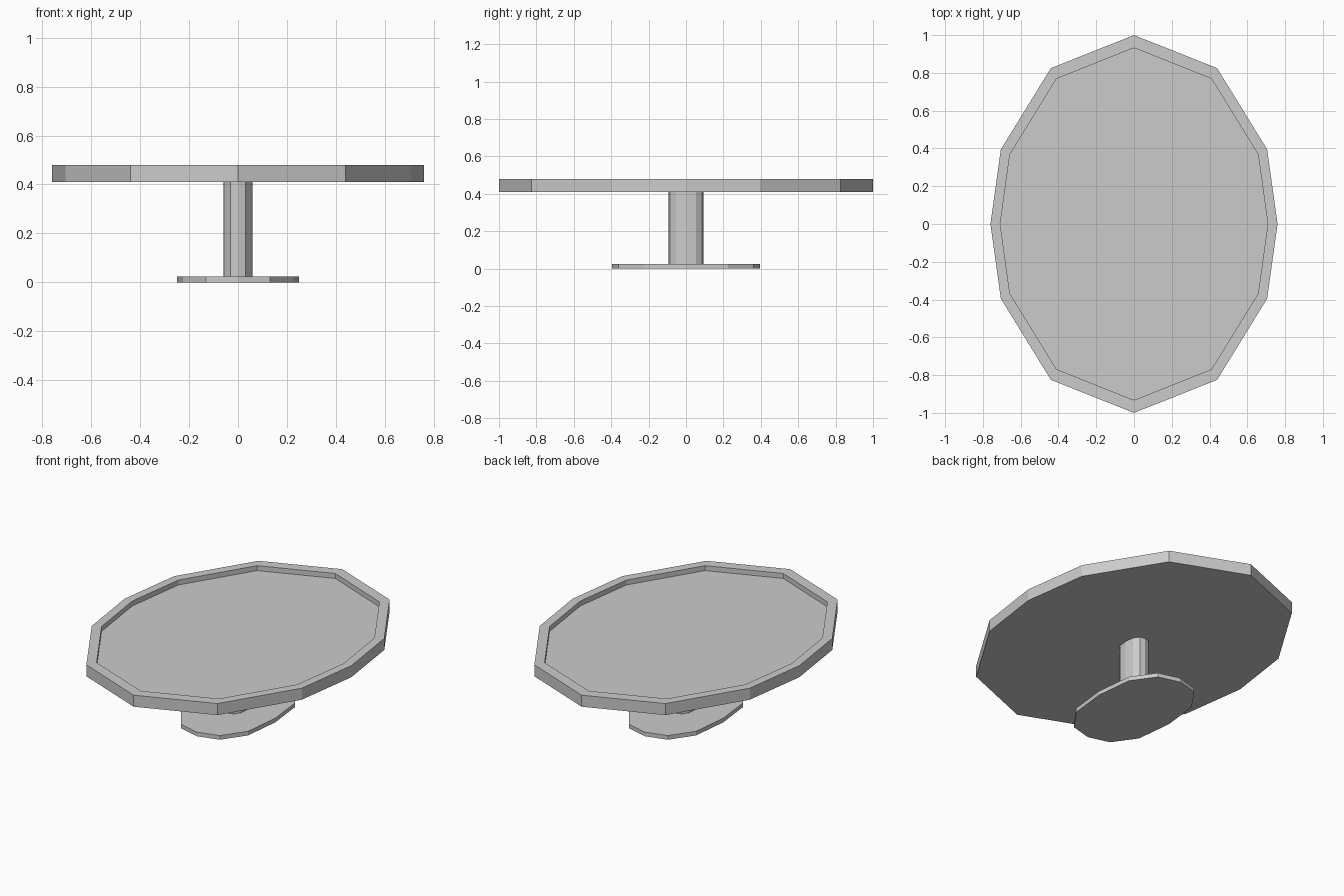
import bpy, bmesh

if "Cube" in bpy.data.objects:
    bpy.data.objects.remove(bpy.data.objects["Cube"])


def outline(quarter):
    """Mirror quarter points (from +y axis to +x axis) into a closed 12-sided oval."""
    right = quarter + [(x, -y) for x, y in reversed(quarter[:-1])]
    left = [(-x, y) for x, y in reversed(right[1:-1])]
    return right + left


def loft(name, quarter, rings):
    """Stack scaled copies of the oval; rings are (scale, z), capped at both ends."""
    bm = bmesh.new()
    pts = outline(quarter)
    loops = [[bm.verts.new((x * s, y * s, z)) for x, y in pts] for s, z in rings]
    n = len(pts)
    for a, b in zip(loops, loops[1:]):
        for i in range(n):
            j = (i + 1) % n
            bm.faces.new((a[i], a[j], b[j], b[i]))
    bm.faces.new(loops[0])
    bm.faces.new(loops[-1])
    bmesh.ops.recalc_face_normals(bm, faces=bm.faces)
    mesh = bpy.data.meshes.new(name)
    bm.to_mesh(mesh)
    bm.free()
    obj = bpy.data.objects.new(name, mesh)
    bpy.context.collection.objects.link(obj)
    return obj


top_quarter = [(0, 1.0), (0.44, 0.825), (0.705, 0.395), (0.76, 0)]
foot_quarter = [(0, 0.395), (0.13, 0.36), (0.225, 0.225), (0.25, 0)]

# Table top with raised rim around a recessed surface
loft("table_top", top_quarter, [(1, 0.41), (1, 0.48), (0.932, 0.48), (0.932, 0.45)])

# Oval pedestal column
loft("pedestal_column", foot_quarter, [(0.24, 0.025), (0.24, 0.41)])

# Flat foot plate
loft("foot_plate", foot_quarter, [(1, 0), (1, 0.025)])
